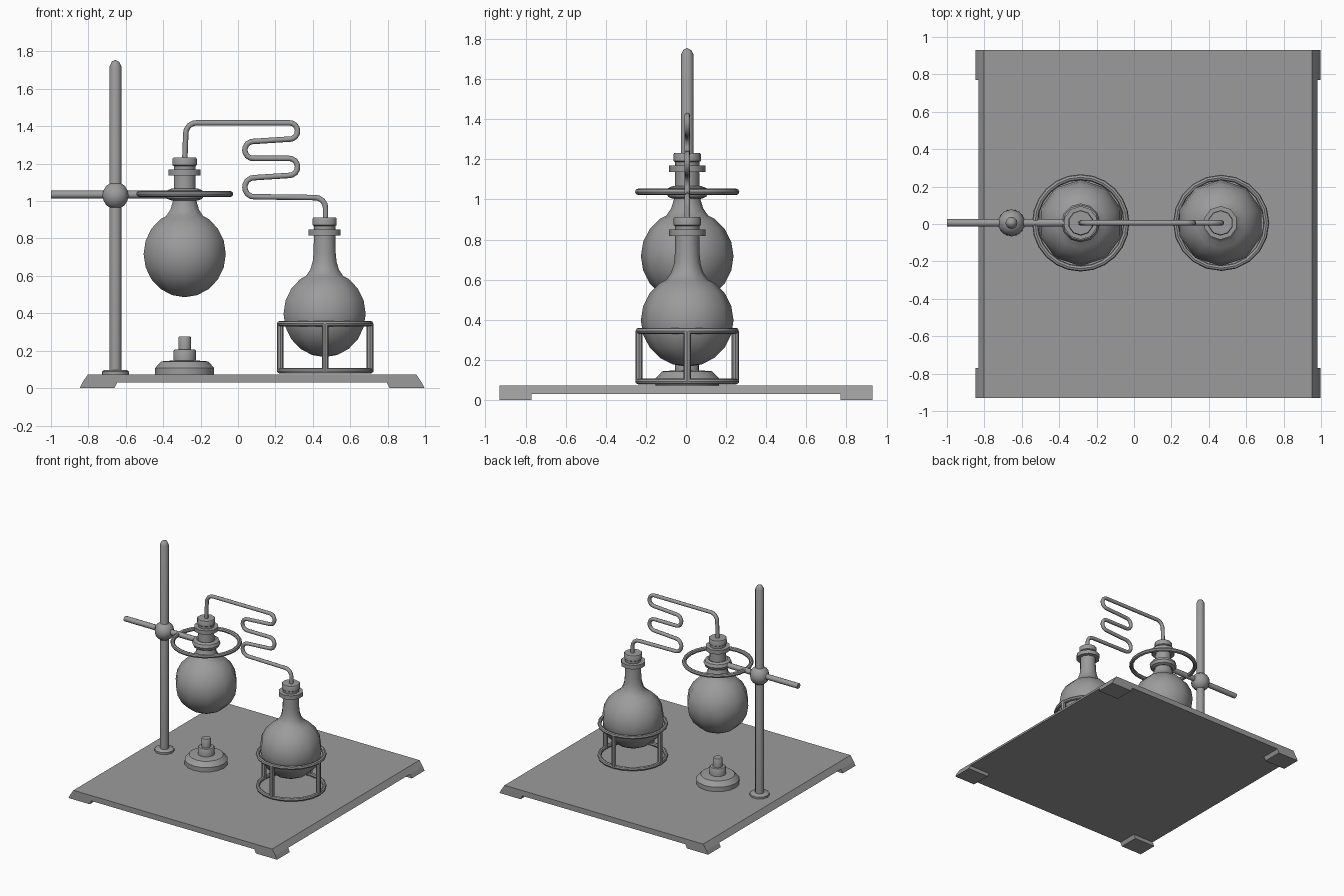
import bpy, bmesh, math
from mathutils import Vector

cube = bpy.data.objects.get("Cube")
if cube:
    bpy.data.objects.remove(cube)

GREY = (0.33, 0.33, 0.33, 1)
mat = bpy.data.materials.new("plain grey")
mat.use_nodes = True
mat.diffuse_color = GREY
mat.node_tree.nodes["Principled BSDF"].inputs["Base Color"].default_value = GREY

Y = 0.006
ROD_X, FLASK_X, STAND_X = -0.655, -0.285, 0.466


def finish(name, bm, angle=42):
    bmesh.ops.remove_doubles(bm, verts=bm.verts, dist=1e-5)
    bmesh.ops.recalc_face_normals(bm, faces=bm.faces)
    me = bpy.data.meshes.new(name)
    bm.to_mesh(me)
    bm.free()
    for p in me.polygons:
        p.use_smooth = True
    me.set_sharp_from_angle(angle=math.radians(angle))
    me.materials.append(mat)
    ob = bpy.data.objects.new(name, me)
    bpy.context.scene.collection.objects.link(ob)
    return ob


def lathe(name, profile, sides, loc, turn=0.0, closed=False):
    """Spin (radius, height) points around the vertical axis."""
    bm = bmesh.new()
    rings = []
    for i in range(sides):
        a = turn + math.tau * i / sides
        rings.append([bm.verts.new((r * math.cos(a), r * math.sin(a), z)) for r, z in profile])
    n = len(profile)
    for i in range(sides):
        a, b = rings[i], rings[(i + 1) % sides]
        for j in range(n if closed else n - 1):
            k = (j + 1) % n
            bm.faces.new((a[j], b[j], b[k], a[k]))
    bmesh.ops.remove_doubles(bm, verts=bm.verts, dist=1e-5)
    ob = finish(name, bm)
    ob.location = loc
    return ob


def ring(name, major, minor, loc, sides=24):
    circle = [(major + minor * math.cos(t * math.tau / 8), minor * math.sin(t * math.tau / 8))
              for t in range(8)]
    return lathe(name, circle, sides, loc, closed=True)


def block(name, low, high, y0, y1, z0, z1):
    """Box whose x range changes from low to high."""
    bm = bmesh.new()
    for (x0, x1), z in ((low, z0), (high, z1)):
        for x in (x0, x1):
            for y in (y0, y1):
                bm.verts.new((x, y, z))
    bmesh.ops.convex_hull(bm, input=bm.verts)
    bmesh.ops.dissolve_limit(bm, angle_limit=0.01, verts=bm.verts, edges=bm.edges)
    return finish(name, bm, 10)


# base board with four corner feet
MID = 0.075
block("base_board", (MID - 0.907, MID + 0.907), (MID - 0.878, MID + 0.878), -0.93, 0.93, 0.03, 0.073)
for side, sx in (("left", 1), ("right", -1)):
    for end, sy in (("front", -1), ("back", 1)):
        low = sorted((MID + sx * 0.922, MID + sx * 0.735))
        high = sorted((MID + sx * 0.907, MID + sx * 0.72))
        y0, y1 = sorted((sy * 0.77, sy * 0.93))
        block(f"base_foot_{end}_{side}", low, high, y0, y1, 0, 0.03)

# upright rod, its flange and clamp ball
lathe("upright_rod", [(0, 0.07), (0.032, 0.07), (0.032, 1.72), (0.02, 1.745), (0, 1.755)],
      12, (ROD_X, Y, 0))
lathe("rod_flange", [(0, 0.07), (0.072, 0.07), (0.072, 0.088), (0.062, 0.096), (0, 0.096)],
      10, (ROD_X, Y, 0))
bm = bmesh.new()
bmesh.ops.create_uvsphere(bm, u_segments=10, v_segments=8, radius=0.073)
finish("clamp_ball", bm, 50).location = (ROD_X, Y, 1.03)

# horizontal arm with the support ring and neck collar
arm = lathe("clamp_arm", [(0, 0), (0.021, 0), (0.021, 0.64), (0, 0.64)], 10, (-1.0, Y, 1.035))
arm.rotation_euler = (0, math.pi / 2, 0)
ring("support_ring", 0.244, 0.016, (FLASK_X, Y, 1.038))
ring("neck_collar", 0.073, 0.031, (FLASK_X, Y, 1.035), 12)

# round flasks with lips and tapered stoppers
GLOBE = 0.231
globe = [(GLOBE * math.sin(math.radians(a)), 0.23 - GLOBE * math.cos(math.radians(a)))
         for a in range(0, 145, 18)]
neck = [(0.105, 0.432), (0.08, 0.468), (0.067, 0.51), (0.062, 0.56), (0.06, 0.65),
        (0.09, 0.65), (0.09, 0.682), (0.055, 0.682)]
stopper = [(0, 0.68), (0.06, 0.68), (0.061, 0.7), (0.068, 0.705), (0.068, 0.738),
           (0.064, 0.745), (0, 0.745)]
for label, x, z in (("boiling", FLASK_X, 0.487), ("receiving", STAND_X - 0.003, 0.167)):
    lathe(label + "_flask", globe + neck, 10, (x, Y, z), math.pi / 2)
    lathe(label + "_stopper", stopper, 10, (x, Y, z), math.pi / 2)

# burner
lathe("burner", [(0, 0.07), (0.158, 0.07), (0.158, 0.108), (0.125, 0.143), (0.06, 0.148),
                 (0.06, 0.2), (0.055, 0.206), (0.034, 0.206), (0.034, 0.27), (0.03, 0.275),
                 (0, 0.275)], 16, (FLASK_X, Y, 0))

# flask stand
for label, z in (("lower", 0.092), ("upper", 0.345)):
    ring("stand_ring_" + label, 0.242, 0.015, (STAND_X, Y, z), 20)
for i, label in enumerate(("left", "back", "right", "front")):
    a = i * math.pi / 2
    lathe("stand_leg_" + label, [(0, 0.085), (0.018, 0.085), (0.018, 0.345), (0, 0.345)], 8,
          (STAND_X + 0.24 * math.cos(a), Y + 0.24 * math.sin(a), 0))

# winding condenser tube: corners rounded into a swept polyline
corners = [(FLASK_X, 1.21), (-0.277, 1.418), (0.318, 1.418), (0.318, 1.334), (0.037, 1.316),
           (0.037, 1.228), (0.318, 1.228), (0.318, 1.14), (0.037, 1.122), (0.037, 1.024),
           (0.468, 1.018), (0.468, 0.89)]
pts = [Vector((x, 0, z)) for x, z in corners]
path = [pts[0]]
for prev, cur, nxt in zip(pts, pts[1:], pts[2:]):
    da, db = prev - cur, nxt - cur
    reach = min(0.055, da.length * 0.49, db.length * 0.49)
    p, q = cur + da.normalized() * reach, cur + db.normalized() * reach
    hub = p + q - cur
    for i in range(5):
        t = i / 4
        d = (p - hub).lerp(q - hub, t).normalized()
        path.append(hub + d * reach)
path.append(pts[-1])

bm = bmesh.new()
SIDES, R = 8, 0.0145
loops = []
for i, p in enumerate(path):
    d = (path[min(i + 1, len(path) - 1)] - path[max(i - 1, 0)]).normalized()
    across = Vector((d.z, 0, -d.x))
    loops.append([bm.verts.new(p + R * (across * math.cos(math.tau * k / SIDES)
                                        + Vector((0, math.sin(math.tau * k / SIDES), 0))))
                  for k in range(SIDES)])
for a, b in zip(loops, loops[1:]):
    for k in range(SIDES):
        m = (k + 1) % SIDES
        bm.faces.new((a[k], a[m], b[m], b[k]))
bm.faces.new(loops[0])
bm.faces.new(loops[-1])
finish("condenser_tube", bm, 60).location = (0, Y, 0)
